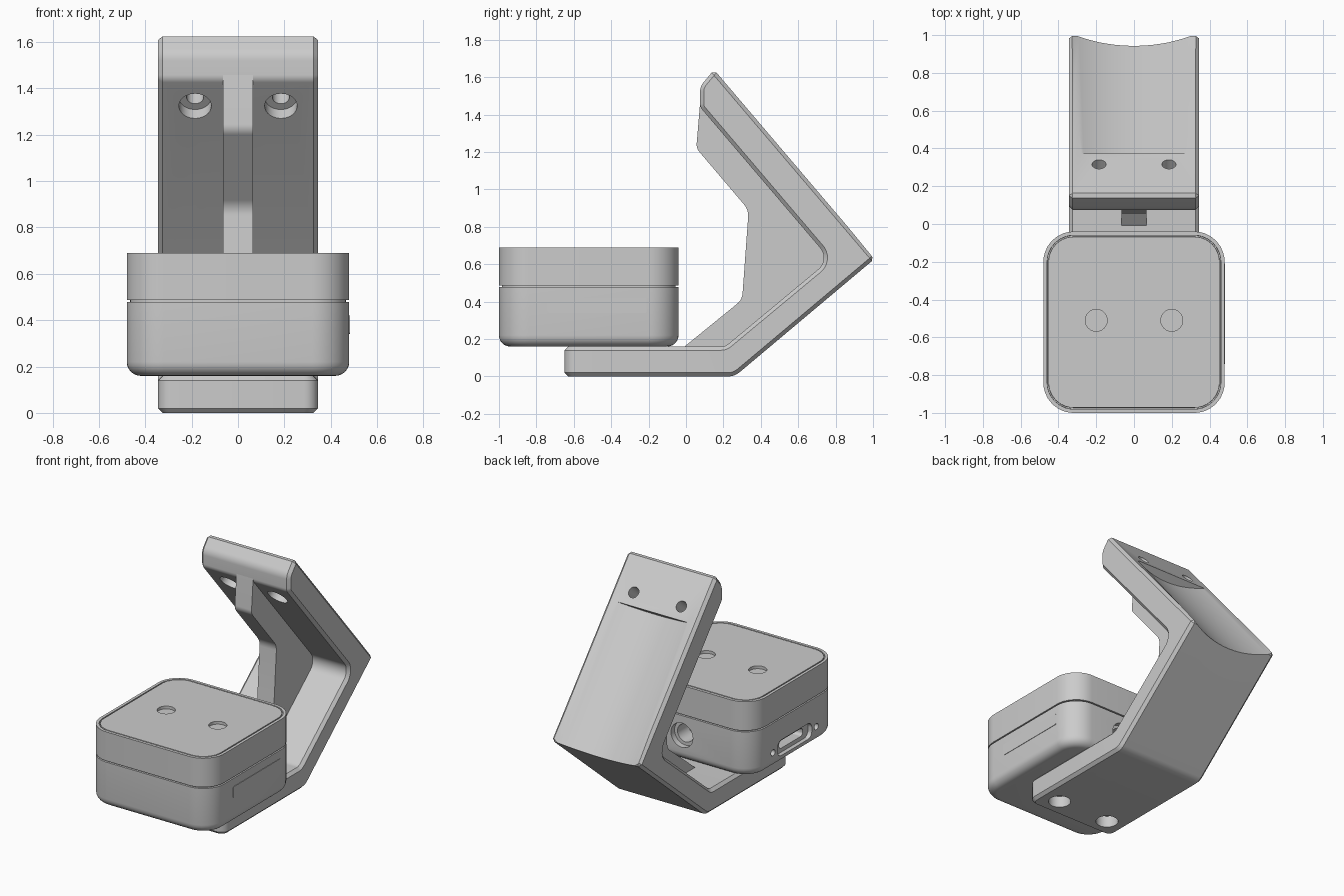
import bpy, bmesh, math
from mathutils import Vector

if "Cube" in bpy.data.objects:
    bpy.data.objects.remove(bpy.data.objects["Cube"])

grey = bpy.data.materials.new("matte_grey")
grey.use_nodes = True
grey.diffuse_color = (0.6, 0.6, 0.6, 1)
grey.node_tree.nodes["Principled BSDF"].inputs["Base Color"].default_value = (0.6, 0.6, 0.6, 1)


def make(name, bm):
    bmesh.ops.recalc_face_normals(bm, faces=bm.faces)
    mesh = bpy.data.meshes.new(name)
    bm.to_mesh(mesh)
    bm.free()
    mesh.materials.append(grey)
    ob = bpy.data.objects.new(name, mesh)
    bpy.context.collection.objects.link(ob)
    return ob


def rounded(points, steps=8):
    """Round each (u, v, radius) corner of an outline."""
    out = []
    for i, (u, v, r) in enumerate(points):
        p = Vector((u, v))
        if not r:
            out.append(p)
            continue
        a = (Vector(points[i - 1][:2]) - p).normalized()
        b = (Vector(points[(i + 1) % len(points)][:2]) - p).normalized()
        half = a.angle(b) / 2
        c = p + (a + b).normalized() * r / math.sin(half)
        s = p + a * r / math.tan(half) - c
        e = p + b * r / math.tan(half) - c
        for k in range(steps + 1):
            t = k / steps
            out.append(c + (s * (1 - t) + e * t).normalized() * r)
    return out


def prism(outline, axis, lo, hi):
    """Extrude an outline along x (outline in y, z) or z (outline in x, y)."""
    bm = bmesh.new()
    place = (lambda p, a: (a, p.x, p.y)) if axis == "x" else (lambda p, a: (p.x, p.y, a))
    face = bm.faces.new([bm.verts.new(place(p, lo)) for p in outline])
    new = bmesh.ops.extrude_face_region(bm, geom=[face])["geom"]
    shift = Vector(place(Vector((0, 0)), hi - lo))
    bmesh.ops.translate(bm, vec=shift, verts=[g for g in new if isinstance(g, bmesh.types.BMVert)])
    bmesh.ops.recalc_face_normals(bm, faces=bm.faces)
    return bm


def rect(u0, u1, v0, v1, r):
    return rounded([(u0, v0, r), (u1, v0, r), (u1, v1, r), (u0, v1, r)])


def cylinder(p0, p1, r, segments=40):
    p0, p1 = Vector(p0), Vector(p1)
    d = p1 - p0
    bm = bmesh.new()
    bmesh.ops.create_cone(bm, cap_ends=True, segments=segments, radius1=r, radius2=r, depth=d.length)
    bm.transform(d.to_track_quat("Z", "Y").to_matrix().to_4x4())
    bmesh.ops.translate(bm, vec=(p0 + p1) / 2, verts=bm.verts)
    return bm


def apply(ob, mod):
    bpy.context.view_layer.objects.active = ob
    bpy.ops.object.modifier_apply(modifier=mod.name)


def cut(ob, bm):
    cutter = make("cutter", bm)
    cutter.hide_render = True
    mod = ob.modifiers.new("cut", "BOOLEAN")
    mod.object, mod.operation, mod.solver = cutter, "DIFFERENCE", "EXACT"
    apply(ob, mod)
    bpy.data.objects.remove(cutter)


def chamfer(ob, width, segments=1):
    mod = ob.modifiers.new("chamfer", "BEVEL")
    mod.width, mod.segments = width, segments
    mod.limit_method, mod.angle_limit = "ANGLE", math.radians(50)
    mod.use_clamp_overlap = False
    apply(ob, mod)


# Bent bracket: foot, sloping back and upright arm in one profile
W = 0.345
top, tip = Vector((0, 0.15, 1.64)), Vector((0, 1.01, 0.63))
bm = prism(rounded([
    (-0.65, 0, 0), (0.26, 0, 0.1), (tip.y, tip.z, 0), (top.y, top.z, 0),
    (0.075, 1.55, 0.08), (0.075, 1.44, 0.05), (0.77, 0.625, 0.08),
    (0.21, 0.16, 0.06), (-0.65, 0.16, 0)]), "x", -W, W)
corners = [e for e in bm.edges if all(v.co.y < -0.64 for v in e.verts)
           and abs(e.verts[0].co.x - e.verts[1].co.x) < 0.01]
bmesh.ops.bevel(bm, geom=corners, offset=0.06, segments=6, profile=0.5, affect="EDGES")
bracket = make("bracket", bm)
chamfer(bracket, 0.02)

# Shallow hollow along the back of the arm
along = (tip - top).normalized()
out = Vector((0, -along.z, along.y))
R = 0.695
cut(bracket, cylinder(top + along * 0.363 + out * (R - 0.059),
                      top + along * 1.6 + out * (R - 0.095), R, 160))

# Counterbored screw holes in the arm and in the foot
for side in (-1, 1):
    p = Vector((side * 0.185, 0.31, 1.44))
    cut(bracket, cylinder(p + out * 0.1, p - out * 0.3, 0.037))
    cut(bracket, cylinder(p - out * 0.12, p - out * 0.3, 0.07))
    q = Vector((side * 0.2, -0.51, 0))
    up = Vector((0, 0, 1))
    cut(bracket, cylinder(q - up * 0.1, q + up * 0.08, 0.072))
    cut(bracket, cylinder(q, q + up * 0.14, 0.04))

# Stiffening rib inside the bend
rib = make("stiffening_rib", prism(rounded([
    (0.076, 1.47, 0), (0.055, 1.22, 0.06), (0.335, 0.89, 0.09), (0.3, 0.41, 0.08),
    (-0.02, 0.15, 0), (0.25, 0.1, 0), (0.85, 0.63, 0), (0.2, 1.45, 0)]), "x", -0.065, 0.065))

# Case body with rounded lower edge
S, Y0, Y1 = 0.48, -1.0, -0.04
YC = (Y0 + Y1) / 2
plan = rect(-S, S, Y0, Y1, 0.16)
bm = prism(plan, "z", 0.16, 0.478)
low = [e for e in bm.edges if all(v.co.z < 0.17 for v in e.verts)]
bmesh.ops.bevel(bm, geom=low, offset=0.06, segments=6, profile=0.5, affect="EDGES")
body = make("case_body", bm)

# Round socket at the back of the case
for r, depth in ((0.085, 0.04), (0.062, 0.16)):
    cut(body, cylinder((0.06, Y1 + 0.1, 0.34), (0.06, Y1 - depth, 0.34), r))

# Connector recess, slot and its two screw holes
PZ = 0.27
for half, height, depth in ((0.19, 0.055, 0.03), (0.13, 0.027, 0.1)):
    cut(body, prism(rect(YC - half, YC + half, PZ - height, PZ + height, height * 0.8),
                    "x", -S - 0.1, -S + depth))
for side in (-1, 1):
    y = YC + side * 0.24
    cut(body, cylinder((-S - 0.1, y, PZ), (-S + 0.06, y, PZ), 0.022, 24))

# Thin side label plate
plate = make("side_plate", prism(rect(-0.74, -0.21, 0.34, 0.42, 0.01), "x", S - 0.01, S + 0.003))

# Core seen in the seam between body and lid
i = 0.015
core = make("seam_core", prism(rect(-S + i, S - i, Y0 + i, Y1 - i, 0.145), "z", 0.47, 0.5))

# Lid with a grooved top panel and two shallow screw wells
bm = prism(plan, "z", 0.487, 0.69)
panel = [f for f in bm.faces if f.normal.z > 0.9]
for thickness, depth in ((0.02, 0), (0.001, -0.012), (0.006, 0), (0.001, 0.012)):
    bmesh.ops.inset_region(bm, faces=panel, thickness=thickness, depth=depth)
lid = make("case_lid", bm)
for side in (-1, 1):
    cut(lid, cylinder((side * 0.2, -0.51, 0.67), (side * 0.2, -0.51, 0.8), 0.058))

# Smooth the curved faces and keep the edges crisp
for ob in (bracket, rib, body, plate, core, lid):
    bpy.ops.object.select_all(action="DESELECT")
    ob.select_set(True)
    bpy.context.view_layer.objects.active = ob
    bpy.ops.object.shade_smooth_by_angle(angle=math.radians(30))
